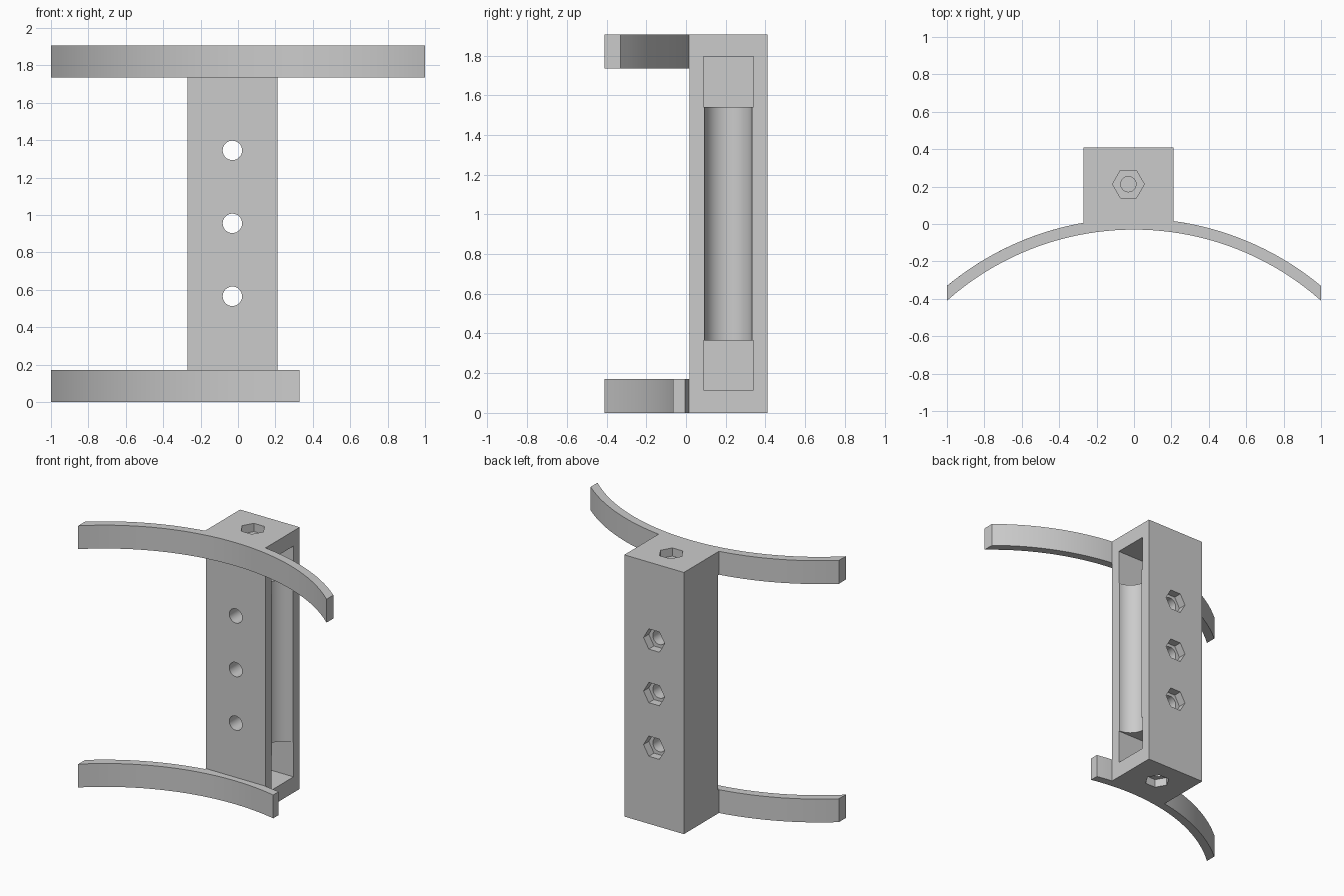
import bpy, bmesh, math
from mathutils import Matrix

cube = bpy.data.objects.get("Cube")
if cube:
    bpy.data.objects.remove(cube, do_unlink=True)

GREY = (0.6, 0.6, 0.6, 1)
mat = bpy.data.materials.new("light grey plastic")
mat.use_nodes = True
mat.diffuse_color = GREY
mat.node_tree.nodes["Principled BSDF"].inputs["Base Color"].default_value = GREY

HEIGHT = 1.905
BAND = 0.17                    # height of each curved arm
X0, X1 = -0.27, 0.21           # grip block sides
Y0, Y1 = 0.017, 0.41           # grip block front and back
CX, CY = -0.03, 0.213          # bolt axis
ARC_Y, R_IN, R_OUT = -1.536, 1.506, 1.566


def finish(name, bm):
    bmesh.ops.recalc_face_normals(bm, faces=bm.faces)
    mesh = bpy.data.meshes.new(name)
    bm.to_mesh(mesh)
    bm.free()
    mesh.materials.append(mat)
    obj = bpy.data.objects.new(name, mesh)
    bpy.context.collection.objects.link(obj)
    return obj


def box(name, x, y, z):
    bm = bmesh.new()
    bmesh.ops.create_cube(bm, size=1)
    for v in bm.verts:
        v.co = [lo + (c + 0.5) * (hi - lo) for c, (lo, hi) in zip(v.co, (x, y, z))]
    return finish(name, bm)


def prism(name, sides, radius, start, length, axis="Z"):
    """Regular prism whose first corner points along x."""
    bm = bmesh.new()
    ring = [bm.verts.new((radius * math.cos(a), radius * math.sin(a), 0))
            for a in (math.tau * i / sides for i in range(sides))]
    face = bm.faces.new(ring)
    ext = bmesh.ops.extrude_face_region(bm, geom=[face])["geom"]
    top = [g for g in ext if isinstance(g, bmesh.types.BMVert)]
    bmesh.ops.translate(bm, verts=top, vec=(0, 0, length))
    if axis == "Y":
        bm.transform(Matrix.Rotation(-math.pi / 2, 4, "X"))
    bm.transform(Matrix.Translation(start))
    return finish(name, bm)


def arm(name, x_end, z, steps=40):
    """Curved band with ends cut square to x."""
    xs = [-1 + (x_end + 1) * i / steps for i in range(steps + 1)]

    def arc(r):
        return [(x, ARC_Y + math.sqrt(r * r - x * x), z) for x in xs]

    bm = bmesh.new()
    face = bm.faces.new([bm.verts.new(p) for p in arc(R_IN) + arc(R_OUT)[::-1]])
    ext = bmesh.ops.extrude_face_region(bm, geom=[face])["geom"]
    top = [g for g in ext if isinstance(g, bmesh.types.BMVert)]
    bmesh.ops.translate(bm, verts=top, vec=(0, 0, BAND))
    return finish(name, bm)


def combine(target, other, operation):
    mod = target.modifiers.new(other.name, "BOOLEAN")
    mod.operation = operation
    mod.solver = "EXACT"
    mod.object = other
    bpy.context.view_layer.objects.active = target
    bpy.ops.object.modifier_apply(modifier=mod.name)
    bpy.data.objects.remove(other, do_unlink=True)


# Grip block with the two curved arms
body = box("grip_block_with_arms", (X0, X1), (Y0, Y1), (0, HEIGHT))
for z, x_end in ((0, 0.33), (HEIGHT - BAND, 1)):
    combine(body, box("arm_root", (X0, X1), (-0.005, 0.05), (z, z + BAND)), "UNION")
    combine(body, arm("curved_arm", x_end, z), "UNION")

# End pockets and the half-round channel between them
for z in ((0.115, 0.365), (1.54, 1.795)):
    combine(body, box("end_pocket", (-0.17, 0.3), (0.087, 0.339), z), "DIFFERENCE")
combine(body, prism("channel", 48, 0.12, (X1, CY, 0.3), 1.3), "DIFFERENCE")

# Cross bolt holes with nut recesses at the back
for z in (0.565, 0.955, 1.345):
    combine(body, prism("bolt_hole", 32, 0.052, (CX, -0.1, z), 0.7, "Y"), "DIFFERENCE")
    combine(body, prism("nut_recess", 6, 0.085, (CX, Y1 - 0.06, z), 0.2, "Y"), "DIFFERENCE")

# End bolt holes with nut recesses at top and bottom
for hole_z, nut_z in ((-0.1, -0.14), (HEIGHT - 0.2, HEIGHT - 0.06)):
    combine(body, prism("end_hole", 32, 0.041, (CX, CY, hole_z), 0.3), "DIFFERENCE")
    combine(body, prism("end_nut_recess", 6, 0.085, (CX, CY, nut_z), 0.2), "DIFFERENCE")

bpy.ops.object.select_all(action="DESELECT")
body.select_set(True)
bpy.context.view_layer.objects.active = body
bpy.ops.object.shade_smooth_by_angle(angle=math.radians(25))
